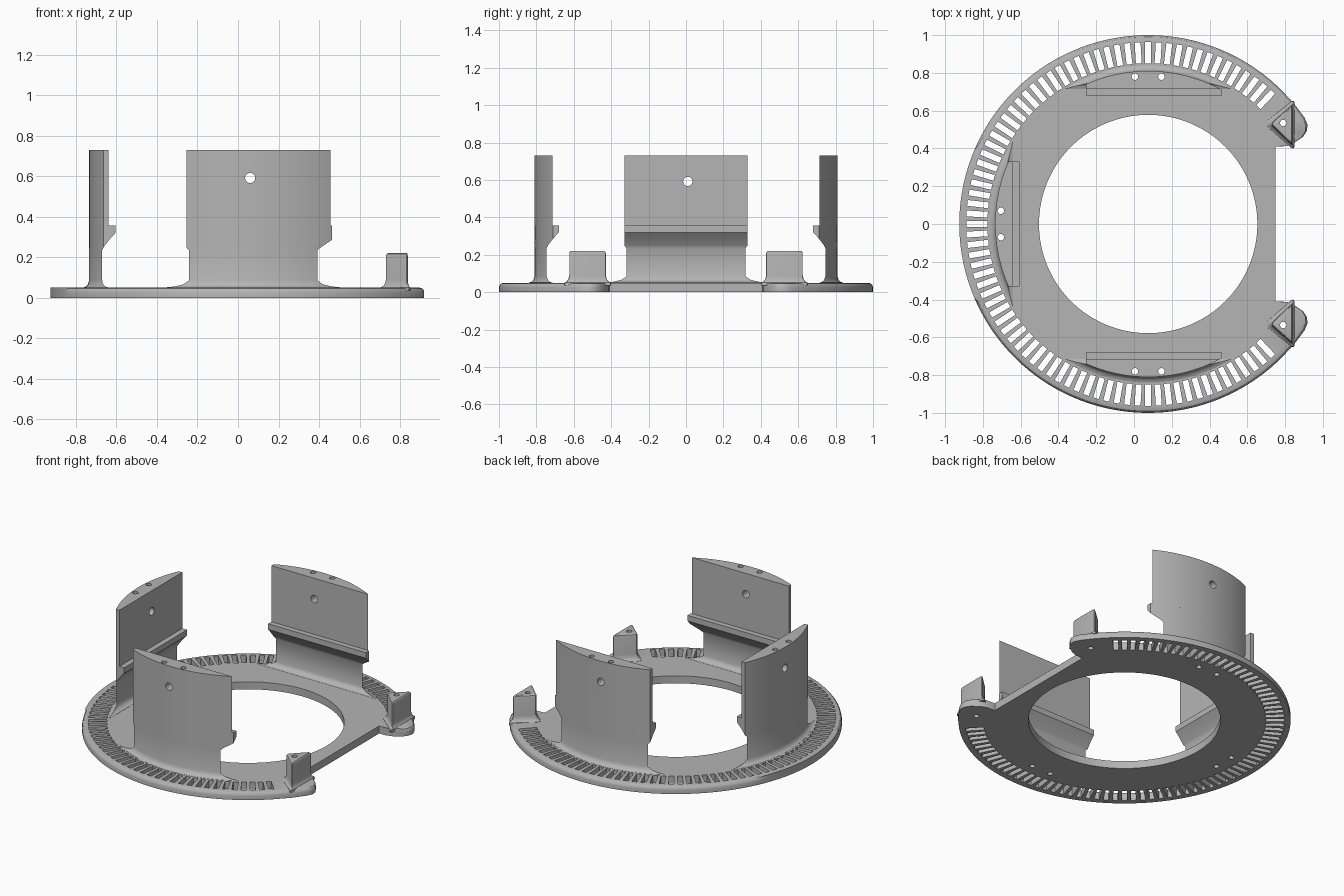
import bpy, bmesh
from math import sin, cos, pi, sqrt, radians
from mathutils import Matrix, Vector

if "Cube" in bpy.data.objects:
    bpy.data.objects.remove(bpy.data.objects["Cube"])

CX = 0.075            # ring centre on x
TOP = 0.05            # plate thickness
grey = bpy.data.materials.new("plain grey")
grey.use_nodes = True
grey.diffuse_color = (0.46, 0.46, 0.46, 1)
grey.node_tree.nodes["Principled BSDF"].inputs["Base Color"].default_value = (0.46, 0.46, 0.46, 1)


def make(name, bm):
    bmesh.ops.recalc_face_normals(bm, faces=bm.faces)
    me = bpy.data.meshes.new(name)
    bm.to_mesh(me)
    bm.free()
    me.materials.append(grey)
    ob = bpy.data.objects.new(name, me)
    bpy.context.collection.objects.link(ob)
    return ob


def loft(name, rings):
    """Skin equal-length outlines and cap both ends."""
    bm = bmesh.new()
    rows = [[bm.verts.new(p) for p in ring] for ring in rings]
    n = len(rows[0])
    for a, b in zip(rows, rows[1:]):
        for i in range(n):
            j = (i + 1) % n
            bm.faces.new((a[i], a[j], b[j], b[i]))
    bm.faces.new(rows[0])
    bm.faces.new(rows[-1])
    bmesh.ops.remove_doubles(bm, verts=bm.verts, dist=1e-5)
    return make(name, bm)


def add_bore(bm, centre, radius, depth, axis="Z", sides=24):
    turn = {"Z": Matrix(), "X": Matrix.Rotation(pi / 2, 4, "Y"), "Y": Matrix.Rotation(pi / 2, 4, "X")}[axis]
    bmesh.ops.create_cone(bm, cap_ends=True, segments=sides, radius1=radius, radius2=radius,
                          depth=depth, matrix=Matrix.Translation(centre) @ turn)


def activate(ob):
    bpy.ops.object.select_all(action="DESELECT")
    ob.select_set(True)
    bpy.context.view_layer.objects.active = ob


def cut(ob, bm):
    cutter = make("cutter", bm)
    cutter.hide_render = True
    mod = ob.modifiers.new("cut", "BOOLEAN")
    mod.operation, mod.solver, mod.object = "DIFFERENCE", "EXACT", cutter
    activate(ob)
    bpy.ops.object.modifier_apply(modifier=mod.name)
    bpy.data.objects.remove(cutter)


def smooth(ob):
    activate(ob)
    bpy.ops.object.shade_smooth_by_angle(angle=radians(30))


# Bore positions: two down each pillar, one in each ear post
PILLARS = {"left_side": 0, "front": pi / 2, "back": -pi / 2}
pillar_turn = {"right_pillar": pi, "front_pillar": -pi / 2, "back_pillar": pi / 2}
bores = [Vector((CX + 0.78 * cos(a) - s * 0.07 * sin(a), 0.78 * sin(a) + s * 0.07 * cos(a), 0.4))
         for a in pillar_turn.values() for s in (-1, 1)]
bores += [Vector((0.79, s * 0.535, 0.4)) for s in (-1, 1)]

# Base plate: open ring with two rounded ears and a straight edge between them
ear = [(0.75, 0.41), (0.8, 0.412), (0.84, 0.425), (0.895, 0.462), (0.915, 0.492),
       (0.919, 0.525), (0.902, 0.565), (0.845, 0.64)]
arc = [(CX + cos(radians(a)), sin(radians(a))) for a in range(45, 316, 2)]
arc.append((CX + cos(radians(45)), -sin(radians(45))))
outline = ear + arc + [(x, -y) for x, y in reversed(ear)]


def plate_ring(inset, z):
    return [(x if x < 0.751 and abs(y) < 0.42 else CX + (x - CX) * (1 - inset),
             y if abs(y) < 0.42 else y * (1 - inset), z) for x, y in outline]


plate = loft("base_plate", [plate_ring(i, z) for i, z in
                            ((0, 0), (0, 0.026), (0.003, 0.037), (0.011, 0.046), (0.024, TOP))])
holes = bmesh.new()
add_bore(holes, (CX, 0, 0), 0.578, 1, sides=128)
for k in range(-40, 41):                      # radial vent slots
    a = pi + radians(k * 10 / 3)
    bmesh.ops.create_cube(holes, size=1, matrix=Matrix.Translation((CX, 0, 0)) @ Matrix.Rotation(a, 4, "Z")
                          @ Matrix.Translation((0.907, 0, 0)) @ Matrix.Diagonal((0.112, 0.031, 0.4, 1)))
for p in bores:
    add_bore(holes, p, 0.017, 2)
cut(plate, holes)
smooth(plate)


# Upright pillars: circular segments with a ledge on the flat inner face
def segment(radius, chord, z, lo, hi, turn, n=32):
    reach = sqrt(radius ** 2 - chord ** 2)
    lo, hi = max(lo, -reach), min(hi, reach)
    ts = [lo + (hi - lo) * i / n for i in range(n + 1)]
    pts = [(chord, lo)] + [(sqrt(radius ** 2 - t * t), t) for t in ts] + [(chord, hi)]
    return [Matrix.Translation((CX, 0, 0)) @ Matrix.Rotation(turn, 4, "Z") @ Vector((r, t, z)) for r, t in pts]


limits = {"right_pillar": (0.33, 0.33), "front_pillar": (0.33, 0.39), "back_pillar": (0.39, 0.33)}
names = {"right_pillar": "side_pillar"}
FLARE = ((0.03, 0.04), (0.03, 0.051), (0.016, 0.056), (0.006, 0.066), (0, 0.085))
BODY = ((0.745, 0.235), (0.738, 0.25), (0.71, 0.287), (0.68, 0.32), (0.68, 0.357), (0.715, 0.357), (0.715, 0.73))
for key, turn in pillar_turn.items():
    lo, hi = limits[key]
    rings = [segment(0.81 + f, 0.745 - f, z, -1, 1, turn) for f, z in FLARE]
    rings += [segment(0.81, c, z, -lo, hi, turn) for c, z in BODY]
    pillar = loft(names.get(key, key), rings)
    holes = bmesh.new()
    for p in bores:
        add_bore(holes, p, 0.017, 2)
    if key == "right_pillar":
        add_bore(holes, (-0.65, 0.01, 0.592), 0.025, 0.5, "X")
    else:
        add_bore(holes, (0.06, 0.75 * sin(turn), 0.592), 0.025, 0.5, "Y")
    cut(pillar, holes)
    smooth(pillar)


# Ear posts: rounded triangular blocks with a flared foot
def triangle(grow, z, side):
    corners = [Vector(c) for c in ((0.722, 0.53), (0.838, 0.42), (0.838, 0.632))]
    mid = sum(corners, Vector((0, 0))) / 3
    pts = []
    for i, c in enumerate(corners):
        c1, c0, c2 = c, corners[i - 1], corners[(i + 1) % 3]
        a, b = c1 + (c0 - c1).normalized() * 0.02, c1 + (c2 - c1).normalized() * 0.02
        for t in (0, 0.33, 0.67, 1):
            p = a * (1 - t) ** 2 + c1 * 2 * t * (1 - t) + b * t ** 2
            pts.append(p + (p - mid).normalized() * grow)
    return [(p.x, p.y * side, z) for p in pts]


POST = ((0.03, 0.035), (0.027, 0.051), (0.014, 0.058), (0.005, 0.07), (0, 0.09),
        (0, 0.208), (-0.004, 0.217), (-0.012, 0.221))
for name, side in (("front_ear_post", -1), ("back_ear_post", 1)):
    post = loft(name, [triangle(g, z, side) for g, z in POST])
    holes = bmesh.new()
    add_bore(holes, (0.79, side * 0.535, 0.4), 0.017, 2)
    cut(post, holes)
    smooth(post)
